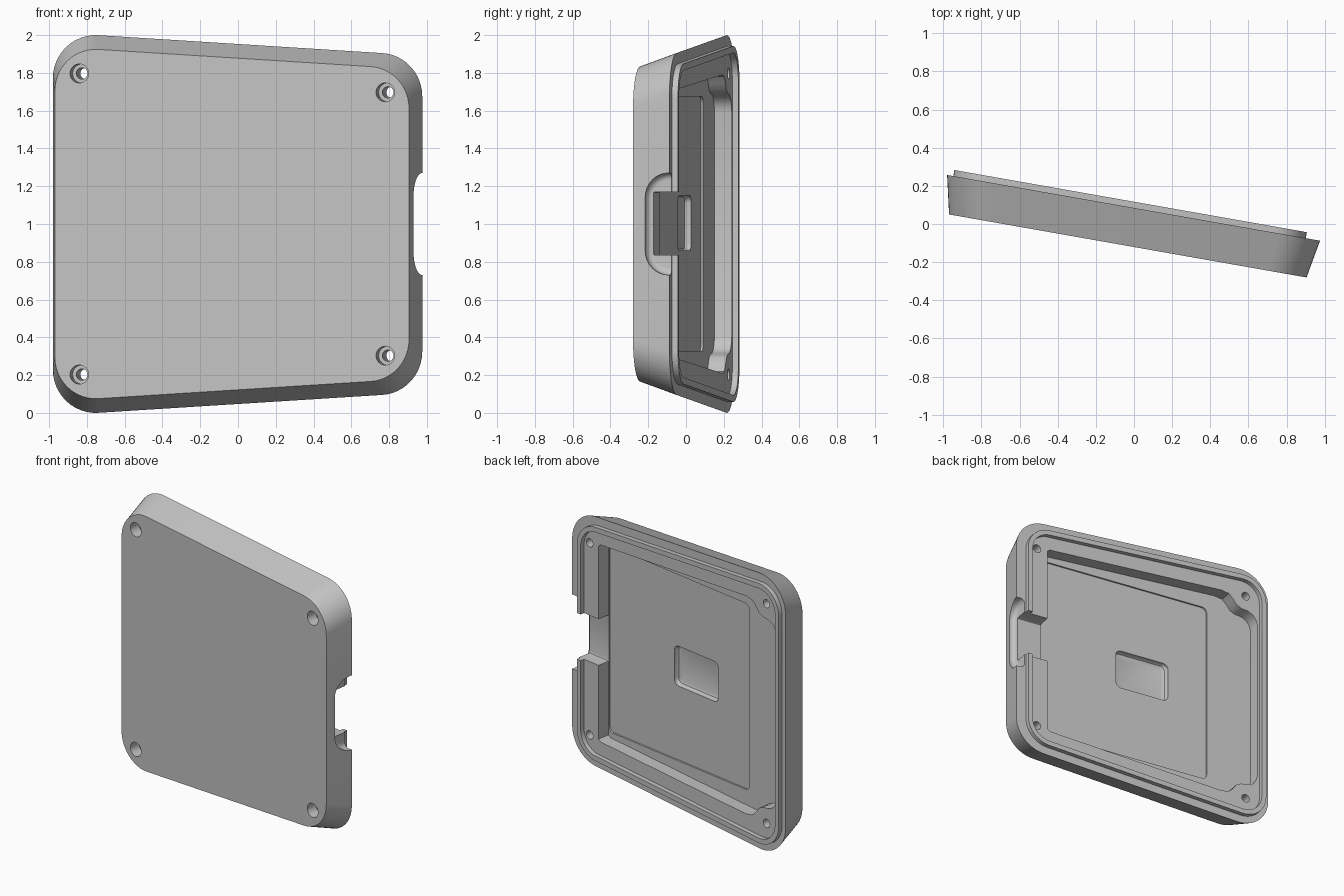
import bpy, bmesh, math
from mathutils import Vector

if "Cube" in bpy.data.objects:
    bpy.data.objects.remove(bpy.data.objects["Cube"], do_unlink=True)

grey = bpy.data.materials.new("light_grey_plastic")
grey.use_nodes = True
colour = (0.55, 0.55, 0.55, 1)
grey.diffuse_color = colour
grey.node_tree.nodes["Principled BSDF"].inputs["Base Color"].default_value = colour

# Depth levels of the shell, front to back
FRONT, RIM, LIP, FLOOR, POCKET = -0.119, 0.083, 0.115, -0.01, -0.022


def rounded(corners, radius, steps=12):
    """Outline of a convex polygon with filleted corners."""
    out = []
    for i, c in enumerate(corners):
        c = Vector(c)
        a = (Vector(corners[i - 1]) - c).normalized()
        b = (Vector(corners[(i + 1) % len(corners)]) - c).normalized()
        half = a.angle(b) / 2
        centre = c + (a + b).normalized() * radius / math.sin(half)
        start = c + a * radius / math.tan(half) - centre
        end = c + b * radius / math.tan(half) - centre
        sweep = start.angle_signed(end)
        for k in range(steps + 1):
            t = -sweep * k / steps
            out.append(centre + Vector((start.x * math.cos(t) - start.y * math.sin(t),
                                        start.x * math.sin(t) + start.y * math.cos(t))))
    return out


def tapered(left, right, mid, radius):
    """Outline whose height shrinks towards the right."""
    hl, hr = mid - 0.062 * left, mid - 0.062 * right
    return rounded([(left, -hl), (right, -hr), (right, hr), (left, hl)], radius)


def box(left, right, low, high, radius, steps=6):
    return rounded([(left, low), (right, low), (right, high), (left, high)], radius, steps)


def loft(name, rings, axis="y"):
    """Skin (outline, level) rings and cap both ends."""
    bm = bmesh.new()
    loops = []
    for outline, level in rings:
        loops.append([bm.verts.new((p[0], level, p[1]) if axis == "y" else (level, p[0], p[1]))
                      for p in outline])
    count = len(loops[0])
    for a, b in zip(loops, loops[1:]):
        for i in range(count):
            j = (i + 1) % count
            bm.faces.new((a[i], a[j], b[j], b[i]))
    bm.faces.new(loops[0])
    bm.faces.new(loops[-1])
    bmesh.ops.recalc_face_normals(bm, faces=bm.faces)
    mesh = bpy.data.meshes.new(name)
    bm.to_mesh(mesh)
    bm.free()
    mesh.materials.append(grey)
    obj = bpy.data.objects.new(name, mesh)
    bpy.context.collection.objects.link(obj)
    return obj


# Drafted outer shell with a raised lip around the back
lip_outer = tapered(-0.977, 0.9, 0.893, 0.18)
lip_inner = tapered(-0.942, 0.865, 0.857, 0.145)
shell = loft("case_shell", [
    (tapered(-0.964, 0.94, 0.879, 0.22), FRONT),
    (tapered(-1.01, 0.976, 0.952, 0.23), RIM),
    (lip_outer, RIM), (lip_outer, LIP), (lip_inner, LIP), (lip_inner, RIM)])

cutters = []

# Main cavity, stepping around the screw bosses in the left corners
upper = [(0.73, 0.70), (0.71, 0.715), (-0.64, 0.79), (-0.70, 0.78), (-0.735, 0.745),
         (-0.76, 0.71), (-0.80, 0.69), (-0.85, 0.685), (-0.89, 0.665), (-0.915, 0.63),
         (-0.925, 0.595)]
cavity = upper + [(x, -z) for x, z in reversed(upper)]
cutters.append(loft("cavity_cutter", [(cavity, FLOOR), (cavity, 0.3)]))

# Shallow pocket in the floor and the small recess in its middle
pocket = box(-0.58, 0.728, -0.675, 0.675, 0.04)
cutters.append(loft("pocket_cutter", [(pocket, POCKET), (pocket, 0.02)]))
cutters.append(loft("recess_cutter", [
    (box(-0.255, 0.105, -0.115, 0.125, 0.025), -0.062),
    (box(-0.272, 0.122, -0.132, 0.142, 0.035), -0.055),
    (box(-0.28, 0.13, -0.14, 0.15, 0.04), -0.04),
    (box(-0.28, 0.13, -0.14, 0.15, 0.04), 0.01)]))

# Finger scoop on the right wall, with a filleted floor
scoop = []
for k in range(7):
    t = math.pi / 2 * k / 6
    inset = 0.035 * (1 - math.sin(t))
    scoop.append((box(-0.052 + inset, 0.3, -0.27 + inset, 0.27 - inset, 0.13 - inset, 8),
                  0.91 + 0.035 * (1 - math.cos(t))))
scoop.append((box(-0.052, 0.3, -0.27, 0.27, 0.13, 8), 1.1))
cutters.append(loft("scoop_cutter", scoop, axis="x"))

# Port opening through the right wall
port = box(-0.014, 0.3, -0.165, 0.17, 0.008, 3)
cutters.append(loft("port_cutter", [(port, 0.7), (port, 1.05)], axis="x"))

# Counterbored screw holes at the four corners
for x, z in ((-0.832, 0.797), (0.813, 0.697)):
    for side in (-1, 1):
        for radius, start, end in ((0.05, -0.2, -0.04), (0.03, -0.1, 0.2)):
            circle = [(x + radius * math.cos(math.tau * k / 32),
                       side * z + radius * math.sin(math.tau * k / 32)) for k in range(32)]
            cutters.append(loft("screw_cutter", [(circle, start), (circle, end)]))

bpy.context.view_layer.objects.active = shell
for cutter in cutters:
    cutter.hide_render = True
    cut = shell.modifiers.new("cut", "BOOLEAN")
    cut.operation = "DIFFERENCE"
    cut.solver = "EXACT"
    cut.object = cutter
    bpy.ops.object.modifier_apply(modifier=cut.name)
    bpy.data.objects.remove(cutter, do_unlink=True)

# Stand the shell upright, turned slightly
shell.rotation_euler.z = math.radians(-10)
shell.location.z = 1.0
bpy.ops.object.select_all(action="DESELECT")
shell.select_set(True)
bpy.ops.object.shade_smooth_by_angle(angle=math.radians(30))
